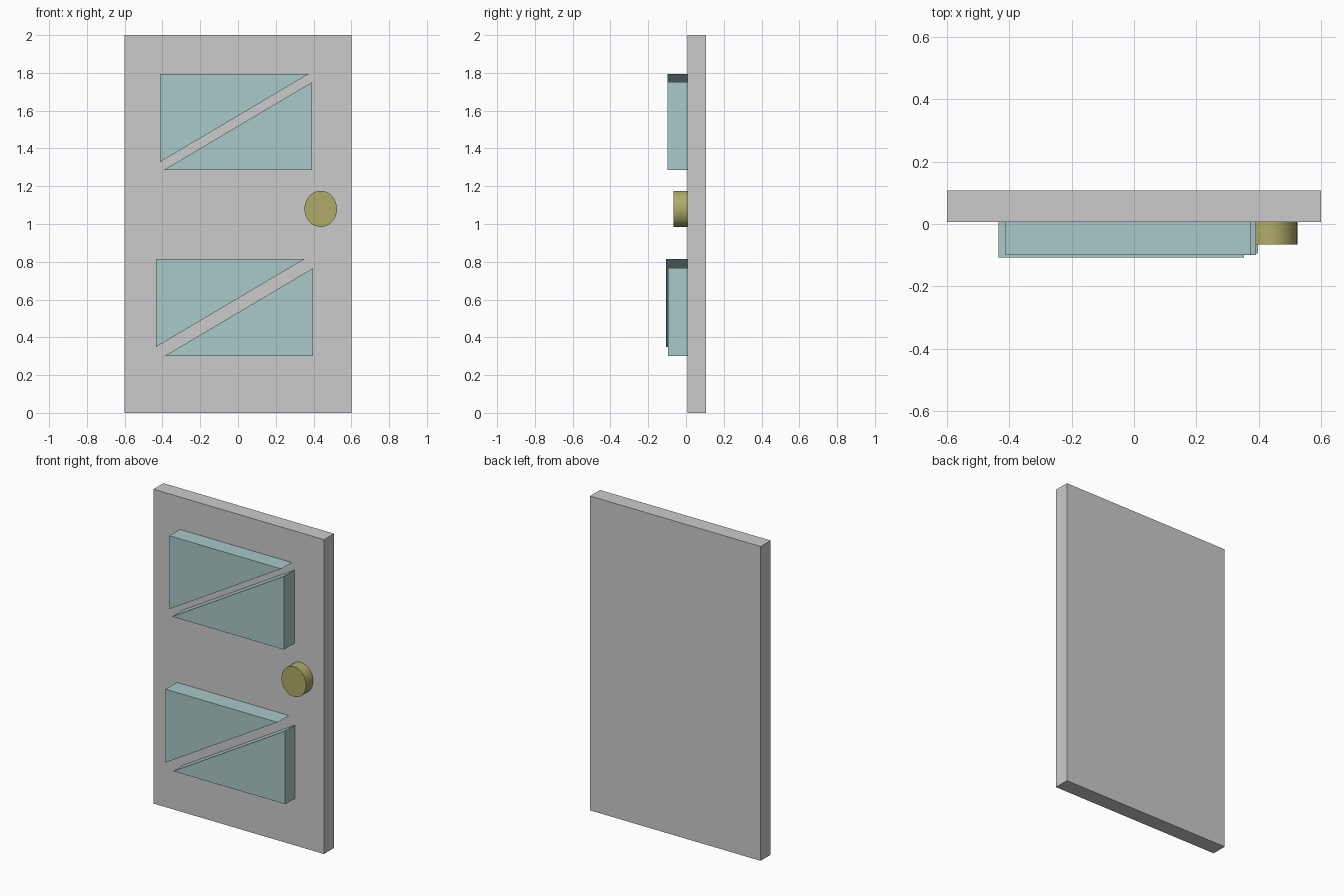
import bpy, bmesh
from math import pi

if "Cube" in bpy.data.objects:
    bpy.data.objects.remove(bpy.data.objects["Cube"])

DOOR_FRONT, DOOR_BACK = 0.007, 0.107


def material(name, rgb):
    m = bpy.data.materials.new(name)
    m.diffuse_color = (*rgb, 1)
    m.use_nodes = True
    m.node_tree.nodes["Principled BSDF"].inputs["Base Color"].default_value = m.diffuse_color
    return m


def prism(name, outline, y_front, y_back, mat=None):
    """Extrude an (x, z) outline along y."""
    bm = bmesh.new()
    face = bm.faces.new([bm.verts.new((x, y_front, z)) for x, z in outline])
    ext = bmesh.ops.extrude_face_region(bm, geom=[face])["geom"]
    moved = [v for v in ext if isinstance(v, bmesh.types.BMVert)]
    bmesh.ops.translate(bm, verts=moved, vec=(0, y_back - y_front, 0))
    if face.is_valid is False or len(bm.faces) == len(outline) + 1:
        bm.faces.new([v for v in bm.verts if v not in moved])
    bmesh.ops.recalc_face_normals(bm, faces=bm.faces)
    mesh = bpy.data.meshes.new(name)
    bm.to_mesh(mesh)
    bm.free()
    obj = bpy.data.objects.new(name, mesh)
    bpy.context.collection.objects.link(obj)
    if mat:
        mesh.materials.append(mat)
    return obj


glass = material("pale_glass", (0.40, 0.58, 0.58))
brass = material("brass", (0.43, 0.41, 0.14))

# Door slab
prism("door", [(-0.6, 0), (0.6, 0), (0.6, 2), (-0.6, 2)], DOOR_FRONT, DOOR_BACK)

# Triangular panes: right-angle corner, signed leg lengths, front depth
W, H = 0.787, 0.466
panes = [
    ("upper_left_pane", -0.413, 1.794, 1, -0.099),
    ("upper_right_pane", 0.392, 1.285, -1, -0.099),
    ("lower_left_pane", -0.434, 0.815, 1, -0.107),
    ("lower_right_pane", 0.398, 0.301, -1, -0.094),
]
for name, x, z, s, front in panes:
    prism(name, [(x, z), (x + s * W, z), (x, z - s * H)],
          front, DOOR_FRONT + 0.005, glass)

# Oval knob
knob_front, knob_back = -0.065, DOOR_FRONT + 0.005
bpy.ops.mesh.primitive_cylinder_add(
    vertices=32, radius=1, depth=1, rotation=(pi / 2, 0, 0),
    location=(0.438, (knob_front + knob_back) / 2, 1.08))
knob = bpy.context.object
knob.name = "knob"
knob.scale = (0.086, 0.096, knob_back - knob_front)
bpy.ops.object.transform_apply(location=False, rotation=True, scale=True)
bpy.ops.object.shade_smooth_by_angle()
knob.data.materials.append(brass)
